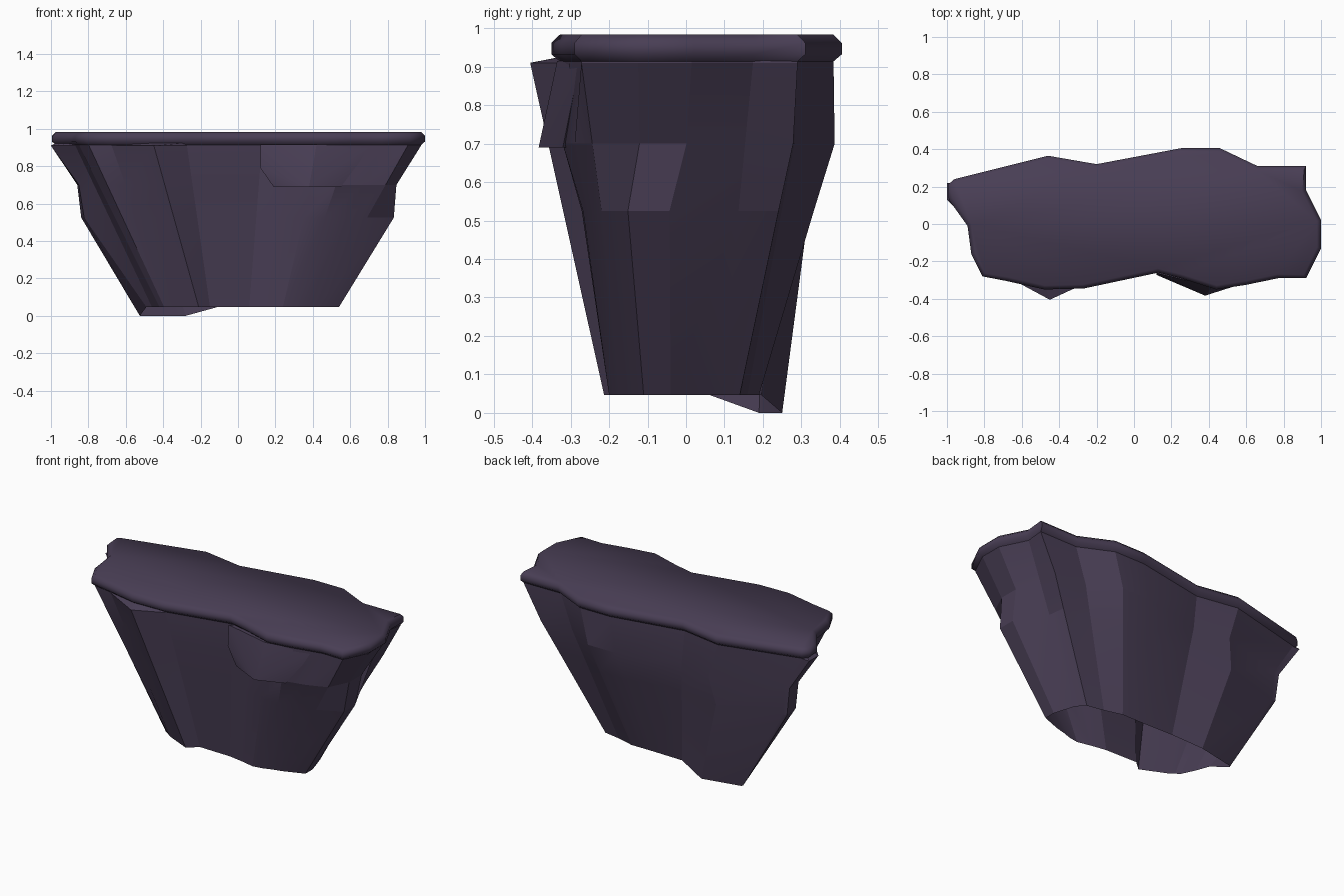
import bpy, bmesh, math
from mathutils import Vector

if "Cube" in bpy.data.objects:
    bpy.data.objects.remove(bpy.data.objects["Cube"])

stone = bpy.data.materials.new("dark purple stone")
stone.diffuse_color = (0.066, 0.048, 0.09, 1)
stone.use_nodes = True
stone.node_tree.nodes["Principled BSDF"].inputs["Base Color"].default_value = stone.diffuse_color

# rim outline (x, y), counter-clockwise from the left end, and matching foot outline
RIM = [(-.99, .13), (-.89, -.01), (-.87, -.16), (-.81, -.28), (-.68, -.305), (-.48, -.35),
       (-.27, -.345), (.13, -.26), (.25, -.29), (.44, -.35), (.60, -.325), (.77, -.29),
       (.92, -.29), (1.0, -.13), (1.0, .02), (.92, .18), (.92, .31), (.66, .31),
       (.46, .405), (.25, .405), (-.20, .32), (-.46, .365), (-.96, .24), (-.995, .21)]
FOOT = [(-.49, .06), (-.46, -.02), (-.42, -.105), (-.395, -.12), (-.37, -.14), (-.21, -.213),
        (-.15, -.16), (.06, -.165), (.15, -.18), (.24, -.20), (.30, -.19), (.36, -.17),
        (.42, -.155), (.54, -.11), (.54, -.04), (.50, .09), (.455, .14), (.35, .16),
        (.24, .19), (.10, .19), (-.11, .195), (-.28, .25), (-.52, .20), (-.525, .19)]
N = len(RIM)


def inset(points, d):
    """Move each outline point inward along its averaged normal."""
    out = []
    for i, p in enumerate(points):
        e = (Vector(points[(i + 1) % N]) - Vector(points[i - 1])).normalized()
        out.append((p[0] - e.y * d, p[1] + e.x * d))
    return out


def finish(bm, name, angle):
    bmesh.ops.recalc_face_normals(bm, faces=bm.faces)
    mesh = bpy.data.meshes.new(name)
    bm.to_mesh(mesh)
    bm.free()
    ob = bpy.data.objects.new(name, mesh)
    bpy.context.collection.objects.link(ob)
    mesh.materials.append(stone)
    bpy.ops.object.select_all(action='DESELECT')
    ob.select_set(True)
    bpy.context.view_layer.objects.active = ob
    bpy.ops.object.shade_smooth_by_angle(angle=math.radians(angle))
    return ob


def loft(rings):
    bm = bmesh.new()
    loops = [[bm.verts.new(p) for p in r] for r in rings]
    for a, b in zip(loops, loops[1:]):
        for i in range(N):
            j = (i + 1) % N
            bm.faces.new((a[j], a[i], b[i], b[j]))
    return bm, loops


# chamfered top slab
profile = [(.022, .983), (0, .962), (0, .932), (.024, .912)]
bm, loops = loft([[(x, y, z) for x, y in inset(RIM, d)] for d, z in profile])
bm.faces.new(loops[0])
finish(bm, "top_slab", 50)

# tapering rock body, open below: straight columns with bulges at the ends, back and front
top = inset(RIM, .022)
top[5] = (-.45, -.405)
top[0], top[-1] = (-1.0, .13), (-1.0, .22)
rings = [[(x, y, .925) for x, y in inset(RIM, .022)]]
# z, push of the ends, back, back-left column, front right, right end sideways
for z, ends, back, corner, front, side in ((.91, 0, 0, 0, 0, 0), (.70, -.025, .05, -.02, .045, 0),
                                           (.525, .05, .035, .05, .015, -.033), (.047, 0, 0, 0, 0, 0)):
    t = (.91 - z) / (.91 - .047)
    ring = []
    for i, (a, b) in enumerate(zip(top, FOOT)):
        x = a[0] + (b[0] - a[0]) * t
        y = a[1] + (b[1] - a[1]) * t
        if abs(a[0]) > .93:
            x += math.copysign(1, x) * ends
        if a[0] > .95:
            y += side
        if a[1] > .27:
            y += back if a[1] > .36 else back * .5
        if i == 21:
            x -= corner
        if i in (10, 11):
            y -= front
        low = 0 if t == 1 and i >= N - 3 else z
        ring.append((x, y, low))
    rings.append(ring)
bm, loops = loft(rings)
finish(bm, "rock_body", 14)

# overhanging ledge on the front
bm = bmesh.new()
for p in ((.12, -.262, .915), (.42, -.335, .915), (.72, -.275, .915), (.12, -.272, .79),
          (.19, -.29, .69), (.38, -.383, .69), (.55, -.32, .69), (.2, -.2, .915),
          (.65, -.2, .915), (.25, -.2, .69), (.5, -.2, .69)):
    bm.verts.new(p)
bmesh.ops.convex_hull(bm, input=bm.verts)
finish(bm, "front_ledge", 20)
